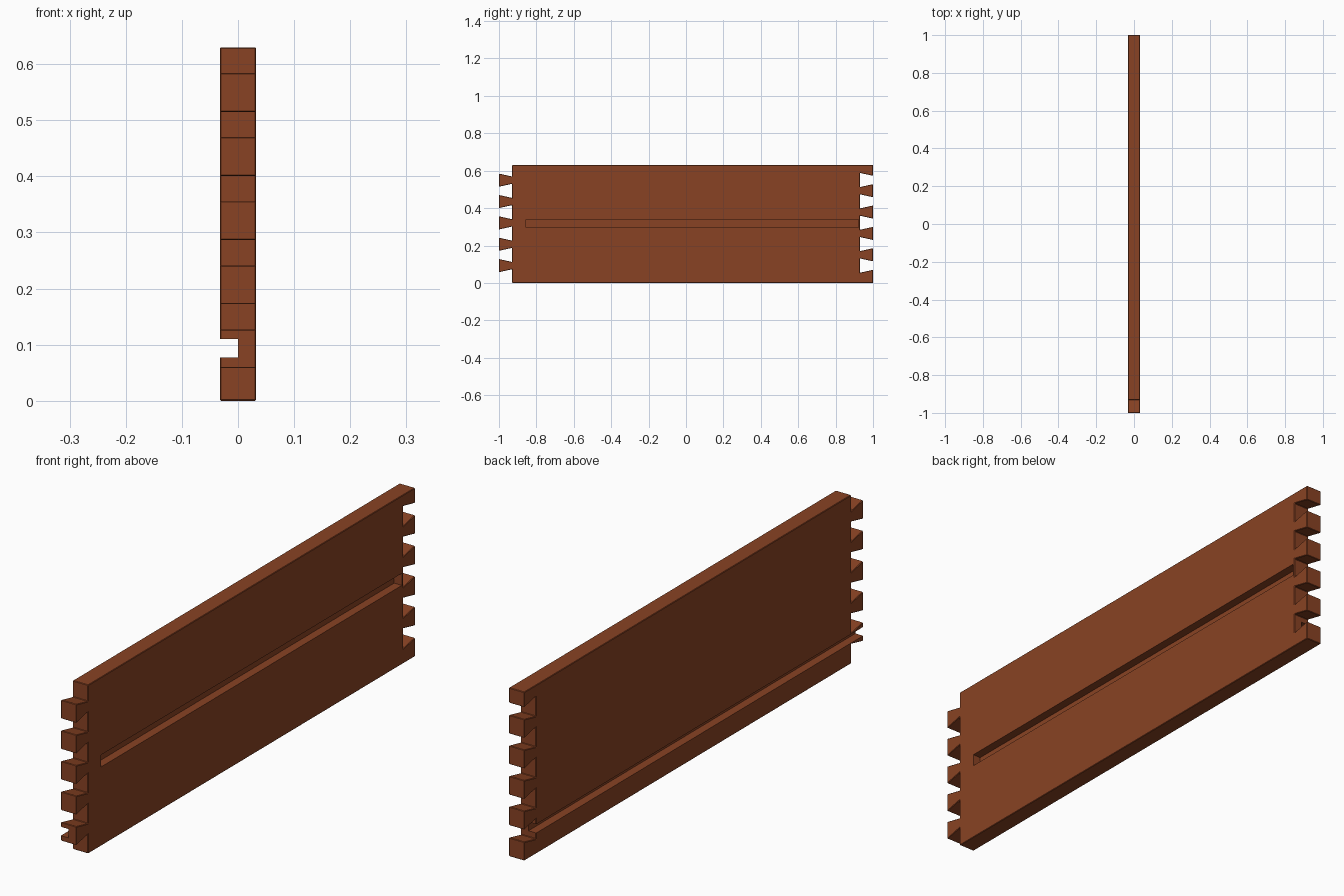
import bpy, bmesh

if "Cube" in bpy.data.objects:
    bpy.data.objects.remove(bpy.data.objects["Cube"])

T = 0.032          # half thickness of the board
H = 0.63           # board height
BASE = 0.93        # shoulder of the joints
PITCH = H / 5.5    # dovetail spacing
WIDE, NARROW = 0.035, 0.0195   # dovetail half widths at tip and at shoulder

wood = bpy.data.materials.new("reddish_brown_wood")
wood.diffuse_color = (0.25, 0.055, 0.017, 1)
wood.use_nodes = True
wood.node_tree.nodes["Principled BSDF"].inputs["Base Color"].default_value = wood.diffuse_color


def add_mesh(name, bm):
    bmesh.ops.recalc_face_normals(bm, faces=bm.faces[:])
    me = bpy.data.meshes.new(name)
    bm.to_mesh(me)
    bm.free()
    ob = bpy.data.objects.new(name, me)
    bpy.context.collection.objects.link(ob)
    me.materials.append(wood)
    return ob


def box(name, lo, hi):
    bm = bmesh.new()
    bmesh.ops.create_cube(bm, size=1)
    for v in bm.verts:
        v.co = [(a + b) / 2 + c * (b - a) for a, b, c in zip(lo, hi, v.co)]
    return add_mesh(name, bm)


# Board outline in the y-z plane: half tails and four full tails at the back end
profile = [(-BASE, 0), (1, 0), (1, 0.07), (BASE, 0.0545)]
for i in range(4):
    c = 0.1505 + i * 0.1142
    profile += [(BASE, c - NARROW), (1, c - WIDE), (1, c + WIDE), (BASE, c + NARROW)]
profile += [(BASE, 0.588), (1, 0.573), (1, H), (-BASE, H)]
# five full tails at the front end
for i in reversed(range(5)):
    c = 0.0925 + i * 0.1142
    profile += [(-BASE, c + NARROW), (-1, c + WIDE), (-1, c - WIDE), (-BASE, c - NARROW)]

bm = bmesh.new()
face = bm.faces.new([bm.verts.new((-T, y, z)) for y, z in profile])
ext = bmesh.ops.extrude_face_region(bm, geom=[face])["geom"]
bmesh.ops.translate(bm, vec=(2 * T, 0, 0),
                    verts=[g for g in ext if isinstance(g, bmesh.types.BMVert)])
board = add_mesh("drawer_side_board", bm)

# Slightly eased edges
bev = board.modifiers.new("eased_edges", 'BEVEL')
bev.width = 0.002
bev.segments = 1
bev.limit_method = 'ANGLE'

# Stopped runner groove on the outside, full-length bottom-panel groove on the inside
cutters = [
    box("runner_groove_cutter", (0, -0.855, 0.295), (0.1, 0.922, 0.34)),
    box("panel_groove_cutter", (-0.1, -1.1, 0.077), (0, 1.1, 0.11)),
]
for cutter in cutters:
    mod = board.modifiers.new(cutter.name, 'BOOLEAN')
    mod.operation = 'DIFFERENCE'
    mod.solver = 'EXACT'
    mod.object = cutter
    cutter.hide_render = True
    cutter.display_type = 'WIRE'
